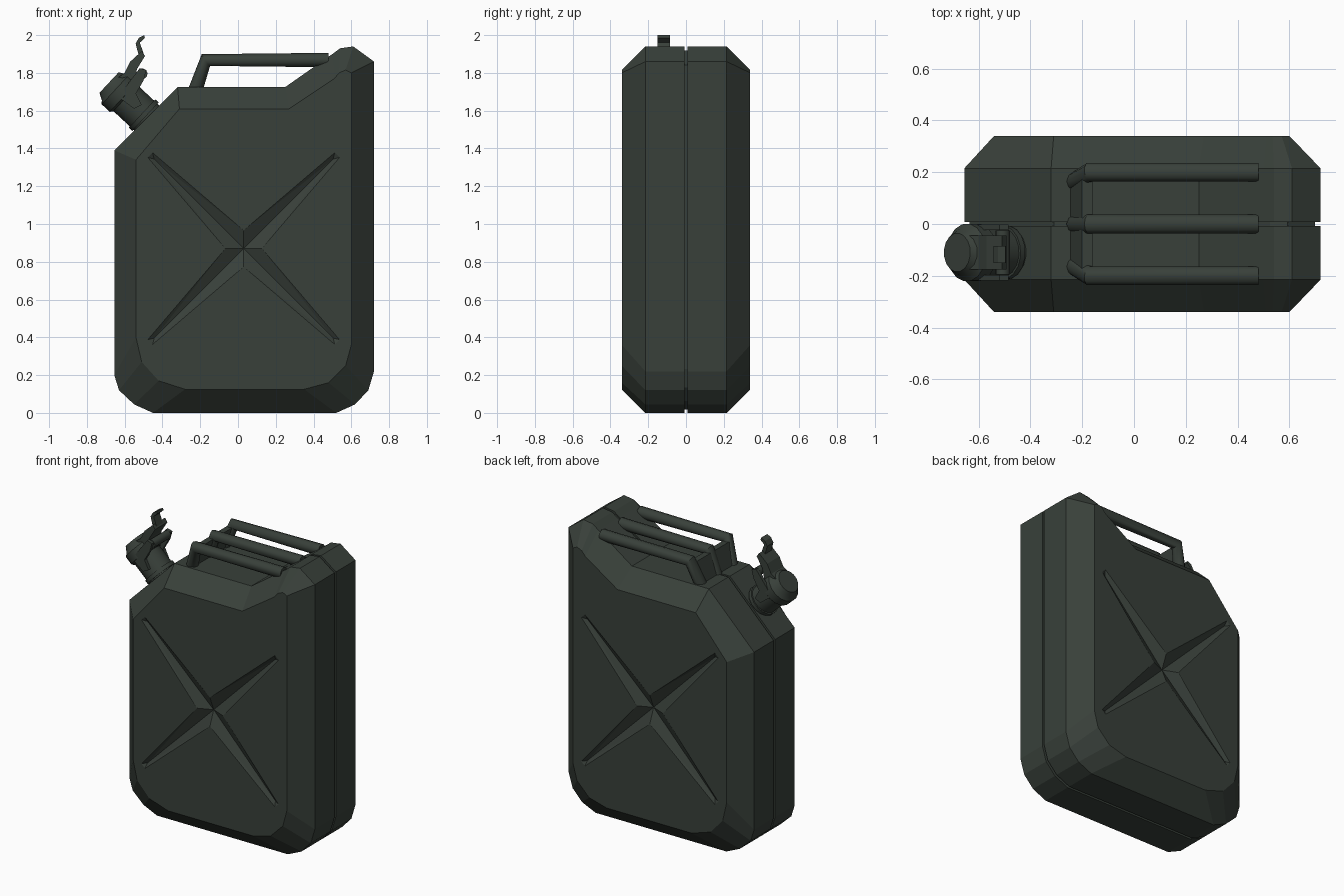
import bpy, bmesh, math
from mathutils import Vector

if "Cube" in bpy.data.objects:
    bpy.data.objects.remove(bpy.data.objects["Cube"], do_unlink=True)

paint = bpy.data.materials.new("olive_green_paint")
paint.use_nodes = True
colour = (0.04, 0.051, 0.042, 1)
paint.diffuse_color = colour
paint.node_tree.nodes["Principled BSDF"].inputs["Base Color"].default_value = colour


def finish(name, bm, smooth=False):
    """Turn a bmesh into a painted object."""
    bmesh.ops.recalc_face_normals(bm, faces=bm.faces)
    mesh = bpy.data.meshes.new(name)
    bm.to_mesh(mesh)
    bm.free()
    mesh.materials.append(paint)
    obj = bpy.data.objects.new(name, mesh)
    bpy.context.collection.objects.link(obj)
    bpy.ops.object.select_all(action="DESELECT")
    obj.select_set(True)
    bpy.context.view_layer.objects.active = obj
    if smooth:
        bpy.ops.object.shade_smooth_by_angle(angle=math.radians(40))
    return obj


def loft(bm, rings):
    """Skin a row of equal rings and cap both ends."""
    rows = [[bm.verts.new(p) for p in ring] for ring in rings]
    for a, b in zip(rows, rows[1:]):
        for i in range(len(a)):
            j = (i + 1) % len(a)
            bm.faces.new((a[i], a[j], b[j], b[i]))
    bm.faces.new(rows[0])
    bm.faces.new(rows[-1])


def section(profile, y):
    return [(x, y, z) for x, z in profile]


def slab(name, profile, y, width):
    """Extrude a side profile across y."""
    bm = bmesh.new()
    loft(bm, [section(profile, y - width / 2), section(profile, y + width / 2)])
    return finish(name, bm)


def circle(centre, axis, radius, sides):
    axis = Vector(axis).normalized()
    u = axis.orthogonal().normalized()
    v = axis.cross(u)
    turn = math.tau / sides
    return [Vector(centre) + radius * (u * math.cos(i * turn) + v * math.sin(i * turn))
            for i in range(sides)]


def turned(name, base, axis, steps, sides=16):
    """Lathe of (distance, radius) steps along an axis."""
    axis = Vector(axis).normalized()
    bm = bmesh.new()
    loft(bm, [circle(Vector(base) + axis * d, axis, r, sides) for d, r in steps])
    return finish(name, bm, True)


def pipe(name, points, radius, sides=10):
    """Tube through points, mitred at the bends."""
    pts = [Vector(p) for p in points]
    rings = []
    for i, p in enumerate(pts):
        before = (p - pts[max(i - 1, 0)]).normalized()
        after = (pts[min(i + 1, len(pts) - 1)] - p).normalized()
        axis = (before + after).normalized()
        u = axis.cross(Vector((0, 1, 0))).normalized()
        v = axis.cross(u)
        rings.append([p + radius * (u * math.cos(k * math.tau / sides)
                                    + v * math.sin(k * math.tau / sides))
                      for k in range(sides)])
    bm = bmesh.new()
    loft(bm, rings)
    return finish(name, bm, True)


# Body: two chamfered shells meeting at a narrow seam
outer = [(-.655, 1.39), (-.32, 1.725), (.25, 1.725), (.5, 1.9), (.54, 1.93),
         (.61, 1.94), (.72, 1.86), (.72, .22), (.69, .12), (.62, .045),
         (.52, 0), (-.45, 0), (-.55, .045), (-.63, .12), (-.655, .2)]
panel = [(-.54, 1.34), (-.31, 1.61), (.27, 1.61), (.51, 1.77), (.535, 1.8),
         (.57, 1.815), (.6, 1.8), (.6, .36), (.57, .25), (.48, .16),
         (.35, .125), (-.28, .125), (-.42, .17), (-.51, .27), (-.54, .4)]
groove = [(.03 + (x - .03) * .97, .9 + (z - .9) * .98) for x, z in outer]
half, shoulder, seam = .34, .215, .008
bm = bmesh.new()
loft(bm, [section(panel, -half), section(outer, -shoulder), section(outer, -seam),
          section(groove, -seam), section(groove, seam), section(outer, seam),
          section(outer, shoulder), section(panel, half)])
body = finish("body", bm)


# Pressed cross: a tapered four-armed recess in each side panel
def cross_cutter(side):
    centre = Vector((.03, .87))
    bm = bmesh.new()

    def vert(p, depth):
        return bm.verts.new((p.x, side * (half - depth), p.y))

    rim, floor = [], []
    for k in range(4):
        angle = math.radians(45 + 90 * k)
        along = Vector((math.cos(angle), math.sin(angle)))
        across = Vector((-along.y, along.x))
        tip = centre + along * .7
        rim += [tip - across * .018, tip + across * .018,
                centre + (along + across) * .068]
        floor.append(centre + along * .67)
    top = [vert(p, -.03) for p in rim]
    edge = [vert(p, 0) for p in rim]
    ridge = [vert(p, .016) for p in floor]
    middle = vert(centre, .04)
    bm.faces.new(top)
    for i in range(12):
        j = (i + 1) % 12
        bm.faces.new((top[i], top[j], edge[j], edge[i]))
    for k in range(4):
        a, b, notch, prev = (edge[3 * k], edge[3 * k + 1], edge[3 * k + 2], edge[3 * k - 1])
        r = ridge[k]
        for face in ((a, b, r), (b, notch, r), (notch, middle, r),
                     (prev, a, r), (middle, prev, r)):
            bm.faces.new(face)
    return finish("cross_cutter", bm)


for side in (-1, 1):
    cutter = cross_cutter(side)
    cutter.hide_render = True
    cut = body.modifiers.new("pressed_cross", "BOOLEAN")
    cut.operation = "DIFFERENCE"
    cut.solver = "EXACT"
    cut.object = cutter
    bpy.context.view_layer.objects.active = body
    bpy.ops.object.modifier_apply(modifier=cut.name)
    bpy.data.objects.remove(cutter, do_unlink=True)

# Handle: three bars bending down into a shared foot
for name, y in (("front", -.2), ("middle", 0), ("back", .2)):
    pipe(name + "_handle_bar", [(.48, y, 1.868), (-.17, y, 1.868),
                                (-.225, y * .82, 1.71)], .038)
bm = bmesh.new()
loft(bm, [[(-.25, -.17, 1.71), (-.25, .17, 1.71), (-.2, .17, 1.71), (-.2, -.17, 1.71)],
          [(-.2, -.2, 1.86), (-.2, .2, 1.86), (-.16, .2, 1.86), (-.16, -.2, 1.86)]])
finish("handle_foot", bm)

# Spout: neck and cap leaning out of the sloped corner
spout_y = -.11
lean = (-1, 0, .93)
turned("spout_neck", (-.46, spout_y, 1.54), lean, [(0, .095), (.2, .095)])
turned("spout_cap", (-.595, spout_y, 1.667), lean,
       [(0, .1), (.012, .112), (.07, .112), (.085, .095), (.12, .075)])
turned("spout_collar", (-.49, spout_y, 1.568), lean, [(0, .104), (.025, .104)])

# Locking lever with a bent finger tab and hinge
slab("cap_lever", [(-.69, 1.71), (-.665, 1.755), (-.6, 1.8), (-.57, 1.86), (-.51, 1.915),
                   (-.492, 1.89), (-.535, 1.82), (-.55, 1.74), (-.6, 1.69)], spout_y, .13)
slab("finger_tab", [(-.525, 1.89), (-.542, 1.955), (-.525, 1.985), (-.497, 2),
                    (-.493, 1.985), (-.52, 1.96), (-.495, 1.89)], -.118, .066)
turned("hinge_pin", (-.507, spout_y - .085, 1.795), (0, 1, 0), [(0, .028), (.17, .028)], 10)
for name, offset in (("front", -.098), ("back", .098)):
    slab(name + "_hinge_arm", [(-.63, 1.67), (-.6, 1.72), (-.52, 1.825), (-.485, 1.815),
                               (-.5, 1.76), (-.54, 1.69), (-.51, 1.63), (-.55, 1.61)],
         spout_y + offset, .022)
